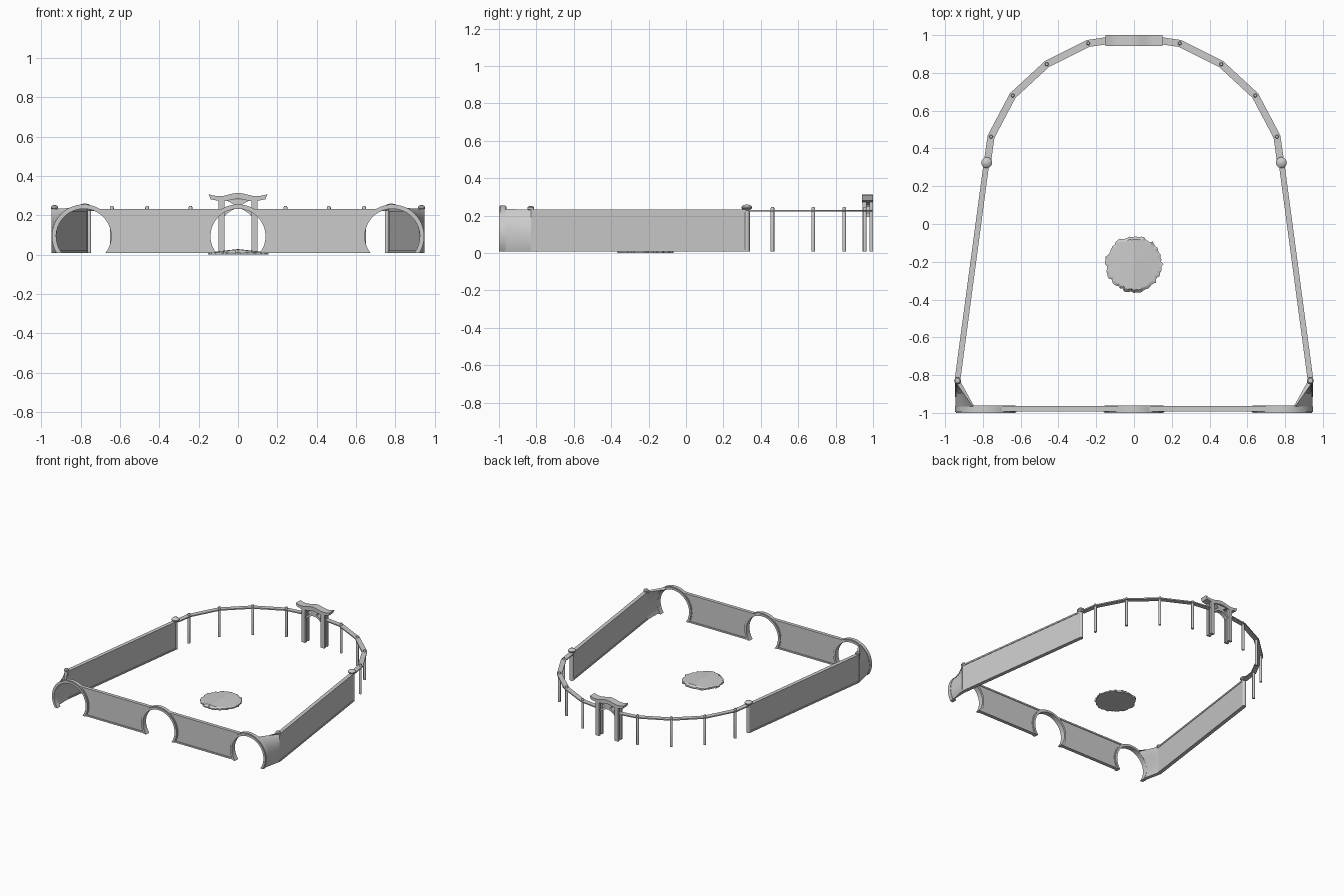
import bpy, bmesh, math, random
from math import sin, cos, radians
from mathutils import Matrix

if "Cube" in bpy.data.objects:
    bpy.data.objects.remove(bpy.data.objects["Cube"])

random.seed(4)


def finish(name, bm, smooth=False):
    bmesh.ops.recalc_face_normals(bm, faces=bm.faces)
    me = bpy.data.meshes.new(name)
    bm.to_mesh(me)
    bm.free()
    ob = bpy.data.objects.new(name, me)
    bpy.context.collection.objects.link(ob)
    if smooth:
        bpy.ops.object.select_all(action='DESELECT')
        bpy.context.view_layer.objects.active = ob
        ob.select_set(True)
        bpy.ops.object.shade_smooth_by_angle(angle=radians(35))
    return ob


def prism(name, pts, y0, y1, smooth=False):
    """Extrude an xz outline from y0 to y1."""
    bm = bmesh.new()
    f = bm.faces.new([bm.verts.new((x, y0, z)) for x, z in pts])
    r = bmesh.ops.extrude_face_region(bm, geom=[f])
    for v in r['geom']:
        if isinstance(v, bmesh.types.BMVert):
            v.co.y = y1
    return finish(name, bm, smooth)


def sweep(name, sections, smooth=False):
    """Skin a list of closed cross-sections and cap both ends."""
    bm = bmesh.new()
    rows = [[bm.verts.new(p) for p in s] for s in sections]
    n = len(rows[0])
    for a, b in zip(rows, rows[1:]):
        for i in range(n):
            j = (i + 1) % n
            bm.faces.new((a[i], a[j], b[j], b[i]))
    bm.faces.new(rows[0])
    bm.faces.new(rows[-1])
    return finish(name, bm, smooth)


def path_wall(name, path, w, z0, z1):
    """Wall or rail with mitred corners along a plan path."""
    secs = []
    for i, (x, y) in enumerate(path):
        a, b = path[max(i - 1, 0)], path[min(i + 1, len(path) - 1)]
        d = math.hypot(b[0] - a[0], b[1] - a[1])
        nx, ny = -(b[1] - a[1]) / d * w / 2, (b[0] - a[0]) / d * w / 2
        secs.append([(x + nx, y + ny, z0), (x - nx, y - ny, z0),
                     (x - nx, y - ny, z1), (x + nx, y + ny, z1)])
    return sweep(name, secs)


def lathe(name, x, y, prof, n=16):
    """Round post from (radius, height) pairs."""
    return sweep(name, [[(x + r * cos(2 * math.pi * k / n), y + r * sin(2 * math.pi * k / n), z)
                         for k in range(n)] for r, z in prof], True)


def box(name, x0, x1, y0, y1, z0, z1):
    return prism(name, [(x0, z0), (x1, z0), (x1, z1), (x0, z1)], y0, y1)


def arc(cx, r, a0, a1, n=32, cz=0.093):
    return [(cx + r * cos(a0 + (a1 - a0) * i / n), cz + r * sin(a0 + (a1 - a0) * i / n))
            for i in range(n + 1)]


# Front gateway rings
AX, RI, RO, CZ = 0.785, 0.14, 0.162, 0.093
for side, cx in (("left", -AX), ("middle", 0), ("right", AX)):
    for part, ri, ro, y0, y1 in (("arch", RI, 0.157, -1.0, -0.96), ("arch_trim", 0.148, RO, -0.994, -0.966)):
        lo, li = math.asin((0.008 - CZ) / ro), math.asin((0.008 - CZ) / ri)
        prism(side + "_" + part, arc(cx, ro, lo, math.pi - lo) + arc(cx, ri, math.pi - li, li), y0, y1, True)

# Front wall panels between the rings, with top and bottom trim
for s in (-1, 1):
    for part, z0, z1, y0, y1 in (("panel", 0.01, 0.23, -0.987, -0.969),
                                 ("top_trim", 0.22, 0.232, -0.992, -0.964),
                                 ("bottom_trim", 0.008, 0.02, -0.992, -0.964)):
        a0, a1 = math.asin((z0 - CZ) / 0.152), math.asin((z1 - CZ) / 0.152)
        inner = arc(0, 0.152, a0, a1, 16)
        outer = arc(AX, 0.152, math.pi - a1, math.pi - a0, 16)
        prism("front_wall_" + part, [(s * x, z) for x, z in inner + outer], y0, y1)

for s in (-1, 1):
    # Side walls
    line = [(s * 0.935, -0.83), (s * 0.78, 0.33)]
    path_wall("side_wall", line, 0.022, 0.012, 0.228)
    path_wall("side_wall_top_trim", line, 0.03, 0.22, 0.232)
    path_wall("side_wall_bottom_trim", line, 0.03, 0.008, 0.02)

    # Twisted corner wall from gateway ring to side wall
    secs = []
    N = 14
    for i in range(N + 1):
        t = i / N
        a = -0.55 + t * (1.12 + 0.55)
        secs.append([
            (s * (AX + 0.141 * cos(a)), -0.965, CZ + 0.141 * sin(a)),
            (s * (AX + 0.16 * cos(a)), -0.965, CZ + 0.16 * sin(a)),
            (s * 0.949, -0.83, 0.009 + 0.222 * t),
            (s * 0.921, -0.83, 0.009 + 0.222 * t)])
    sweep("corner_wall", secs, True)

    # Wall end posts with knobs
    lathe("corner_post", s * 0.934, -0.83,
          [(0.012, 0.008), (0.012, 0.23), (0.018, 0.234), (0.018, 0.243), (0.012, 0.25), (0.003, 0.252)])
    lathe("wall_end_post", s * 0.78, 0.325,
          [(0.016, 0.008), (0.016, 0.228), (0.022, 0.234), (0.029, 0.24), (0.029, 0.247),
           (0.022, 0.255), (0.004, 0.26)])

    # Rear fence
    posts = [(0.757, 0.462), (0.642, 0.68), (0.462, 0.846), (0.242, 0.956)]
    for x, y in posts:
        lathe("fence_post", s * x, y, [(0.01, 0.008), (0.01, 0.24), (0.007, 0.246)], 12)
    rail = [(0.775, 0.335), (0.757, 0.462), (0.642, 0.68), (0.462, 0.846), (0.242, 0.956), (0.09, 0.978)]
    path_wall("fence_rail", [(s * x, y) for x, y in rail], 0.038, 0.222, 0.231)

    # Rear gate legs
    for y0 in (0.945, 0.98):
        box("gate_leg", s * 0.068, s * 0.1, y0, y0 + 0.02, 0.008, 0.285)

# Rear gate arch, bracket and curved lintel
under = [(-0.07 + 0.14 * i / 12, 0.195 + 0.04 * sin(math.pi * i / 12)) for i in range(13)]
prism("gate_arch", under + [(0.07, 0.215), (0.03, 0.25), (-0.03, 0.25), (-0.07, 0.215)], 0.955, 0.99)
prism("gate_bracket", [(-0.02, 0.24), (0.02, 0.24), (0.025, 0.257), (0.065, 0.28), (-0.065, 0.28), (-0.025, 0.257)],
      0.955, 0.99)
top, bottom = [], []
for i in range(33):
    x = -0.15 + 0.3 * i / 32
    top.append((x, 0.305 + 0.008 * cos(2 * math.pi * x / 0.19)))
    bottom.append((x * 0.93, 0.277 + 0.006 * cos(2 * math.pi * x / 0.17)))
prism("gate_lintel", top + bottom[::-1], 0.942, 1.0, True)

# Central ground disc with a slight ridge and a ragged rim
DY, ND = -0.212, 72
rim = [(r * cos(2 * math.pi * k / ND + math.pi / 2), r * sin(2 * math.pi * k / ND + math.pi / 2))
       for k in range(ND) for r in [0.147 + random.uniform(-0.006, 0.009)]]
bm = bmesh.new()
low = [bm.verts.new((x, DY + y, 0.0)) for x, y in rim]
up = [bm.verts.new((x, DY + y, 0.011 + random.uniform(-0.003, 0.003))) for x, y in rim]
inn = [bm.verts.new((x * 0.9, DY + y * 0.9, 0.012 + 0.014 * (1 - abs(x) / 0.156))) for x, y in rim]
mid = bm.verts.new((0, DY, 0.028))
for k in range(ND):
    j = (k + 1) % ND
    bm.faces.new((low[k], low[j], up[j], up[k]))
    bm.faces.new((up[k], up[j], inn[j], inn[k]))
    bm.faces.new((inn[k], inn[j], mid))
bm.faces.new(low)
finish("ground_disc", bm)
